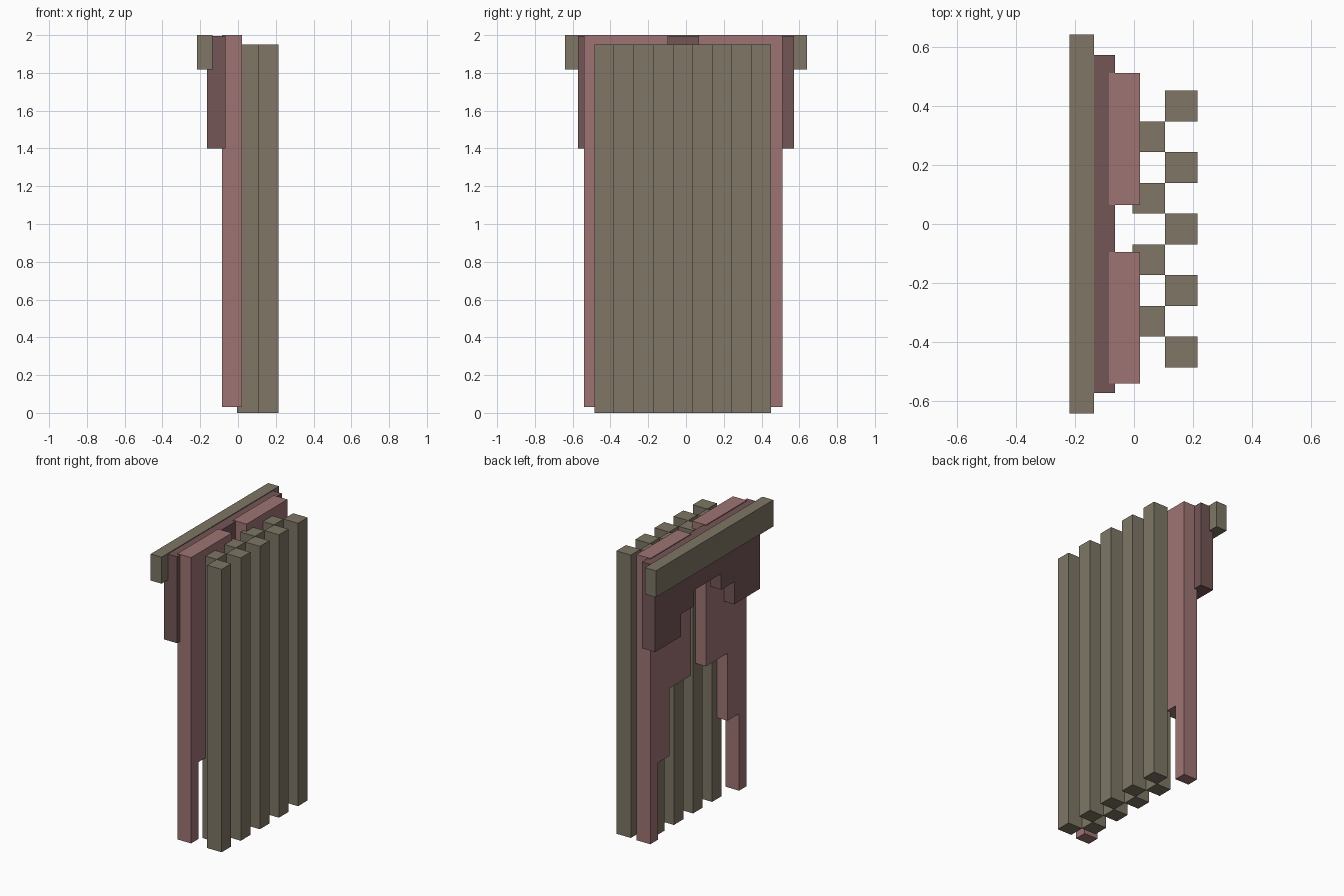
import bpy
import bmesh

cube = bpy.data.objects.get("Cube")
if cube:
    bpy.data.objects.remove(cube, do_unlink=True)


def make_material(name, rgb):
    mat = bpy.data.materials.new(name)
    mat.use_nodes = True
    mat.diffuse_color = (*rgb, 1)
    mat.node_tree.nodes["Principled BSDF"].inputs["Base Color"].default_value = (*rgb, 1)
    return mat


khaki = make_material("khaki", (0.21, 0.183, 0.133))
rose = make_material("rose", (0.346, 0.175, 0.175))
dark_rose = make_material("dark_rose", (0.176, 0.093, 0.093))


def panel(name, outline, x_min, x_max, mat):
    """Extrude a (y, z) outline along x."""
    bm = bmesh.new()
    face = bm.faces.new([bm.verts.new((x_min, y, z)) for y, z in outline])
    grown = bmesh.ops.extrude_face_region(bm, geom=[face])["geom"]
    verts = [v for v in grown if isinstance(v, bmesh.types.BMVert)]
    bmesh.ops.translate(bm, verts=verts, vec=(x_max - x_min, 0, 0))
    bmesh.ops.recalc_face_normals(bm, faces=bm.faces)
    mesh = bpy.data.meshes.new(name)
    bm.to_mesh(mesh)
    bm.free()
    mesh.materials.append(mat)
    obj = bpy.data.objects.new(name, mesh)
    bpy.context.collection.objects.link(obj)
    return obj


def box(name, x_min, x_max, y_min, y_max, z_min, z_max, mat):
    outline = [(y_min, z_min), (y_max, z_min), (y_max, z_max), (y_min, z_max)]
    return panel(name, outline, x_min, x_max, mat)


# Top rail
box("top_rail", -0.218, -0.135, -0.64, 0.64, 1.817, 2.0, khaki)

# Valance with a stepped arch along its lower edge
half = [(0.148, 1.665), (0.148, 1.555), (0.29, 1.555), (0.29, 1.4), (0.572, 1.4), (0.572, 1.995)]
mirrored = [(-y, z) for y, z in reversed(half)]
panel("valance", half + mirrored, -0.165, -0.065, dark_rose)

# Pair of drapes, stepped away from the middle
drape = [(0.08, 2.0), (0.08, 1.025), (0.316, 1.025), (0.316, 0.56),
         (0.442, 0.56), (0.442, 0.03), (0.525, 0.03), (0.525, 2.0)]
for side, label in ((1, "back"), (-1, "front")):
    panel(label + "_drape", [(side * y - 0.015, z) for y, z in drape], -0.085, 0.02, rose)

# Pleats alternating between two depths
width = 0.104
for i in range(9):
    y = -0.485 + i * width
    x = 0.105 if i % 2 == 0 else -0.005
    box(f"pleat_{i + 1}", x, x + 0.11, y, y + width, 0.0, 1.95, khaki)
